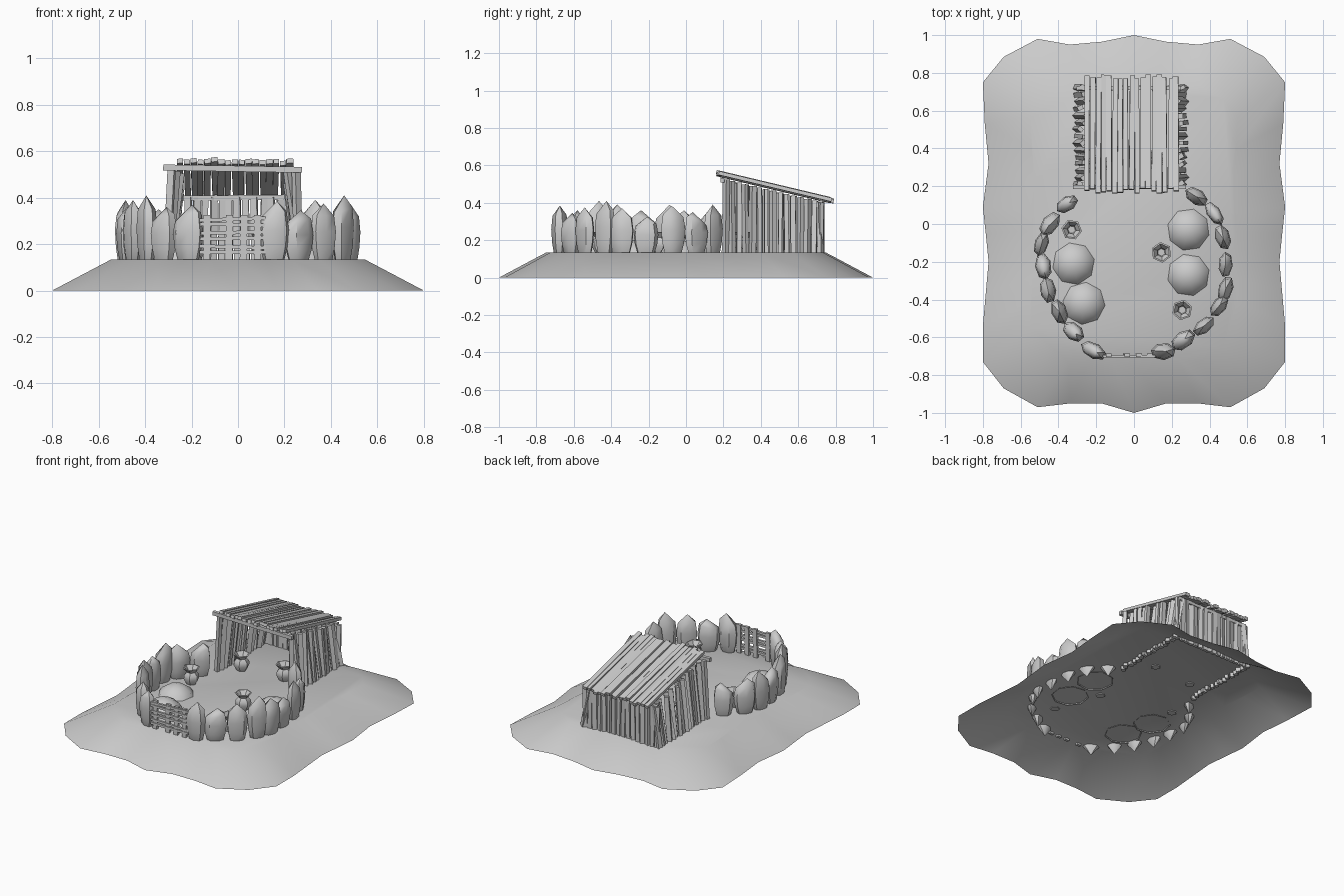
import bpy, bmesh, math, random
from mathutils import Vector, Matrix

if "Cube" in bpy.data.objects:
    bpy.data.objects.remove(bpy.data.objects["Cube"])

random.seed(4)
rnd = random.uniform
GROUND = 0.133


def finish(bm, name, smooth=None):
    bmesh.ops.recalc_face_normals(bm, faces=bm.faces)
    me = bpy.data.meshes.new(name)
    bm.to_mesh(me)
    bm.free()
    ob = bpy.data.objects.new(name, me)
    bpy.context.collection.objects.link(ob)
    if smooth:
        bpy.context.view_layer.objects.active = ob
        ob.select_set(True)
        bpy.ops.object.shade_smooth_by_angle(angle=math.radians(smooth))
        ob.select_set(False)
    return ob


def bridge(bm, a, b):
    n = len(a)
    for i in range(n):
        bm.faces.new((a[i], a[(i + 1) % n], b[(i + 1) % n], b[i]))


def board(bm, p, q, side, w, t):
    """Box from p to q, w wide along side, t thick."""
    p, q = Vector(p), Vector(q)
    d = (q - p).normalized()
    s = (Vector(side) - d * d.dot(Vector(side))).normalized()
    n = d.cross(s)
    m = Matrix((s * w, n * t, q - p)).transposed().to_4x4()
    m.translation = (p + q) / 2
    bmesh.ops.create_cube(bm, size=1, matrix=m)


def lathe(bm, x, y, z, profile, n, turn=0.0):
    rings = [[bm.verts.new((x + r * math.cos(turn + math.tau * i / n),
                            y + r * math.sin(turn + math.tau * i / n), z + h))
              for i in range(n)] for r, h in profile]
    for a, b in zip(rings, rings[1:]):
        bridge(bm, a, b)
    return rings


# mound: wavy outline rising to a flat plateau, open underneath
half = [(0, 1.0), (.17, .965), (.34, .95), (.51, .98), (.69, .885), (.8, .75),
        (.79, .53), (.77, .32), (.8, .09), (.785, -.05), (.77, -.2), (.785, -.37),
        (.8, -.54), (.8, -.73), (.69, -.87), (.51, -.97), (.34, -.95), (.17, -.95), (0, -1.0)]
outline = half + [(-x, y) for x, y in half[-2:0:-1]]
bm = bmesh.new()
low = [bm.verts.new((x, y, 0)) for x, y in outline]
high = [bm.verts.new((x * .685, y * .75, GROUND)) for x, y in outline]
bridge(bm, low, high)
bm.faces.new(high)
finish(bm, "ground_mound", 35)

# ring of standing stones: x, y, top height
stones = [(-.355, .105, .35), (-.445, .0, .36), (-.49, -.105, .39), (-.48, -.225, .36),
          (-.455, -.35, .39), (-.395, -.465, .41), (-.32, -.57, .36), (-.215, -.67, .37),
          (.33, .145, .39), (.425, .055, .35), (.47, -.07, .385), (.485, -.215, .325),
          (.485, -.345, .37), (.45, -.435, .41), (.37, -.54, .375), (.26, -.615, .345),
          (.155, -.675, .385)]
bm = bmesh.new()
for x, y, top in stones:
    # long axis follows the oval
    a = math.atan2((y + .25) / .21, x / .235)
    a = math.atan2(math.cos(a) * .46, -math.sin(a) * .49) + rnd(-.25, .25)
    ca, sa = math.cos(a), math.sin(a)
    w, t = rnd(.064, .074), rnd(.036, .046)
    h = top - GROUND
    peak = rnd(-.35, .35)
    off = rnd(0, .6)
    rings = []
    for k, f in ((.68, -.02), (.9, .22), (1, .5), (.85, .78)):
        ring = []
        for i in range(7):
            b = off + math.tau * i / 7
            u = w * k * math.cos(b)
            v = t * k * math.sin(b)
            z = GROUND + h * f + (.035 * peak * 2 * math.cos(b) if f > .7 else 0)
            ring.append(bm.verts.new((x + u * ca - v * sa, y + u * sa + v * ca, z)))
        rings.append(ring)
    for r0, r1 in zip(rings, rings[1:]):
        bridge(bm, r0, r1)
    for ring, z, k in ((rings[0], .07, 0), (rings[-1], top, peak)):
        tip = bm.verts.new((x + k * w * ca, y + k * w * sa, z))
        for i in range(7):
            bm.faces.new((ring[i], ring[(i + 1) % 7], tip))
finish(bm, "stone_ring", 40)

# shed roof line
CX = -.018


def roof_z(y):
    return .545 - (y - .17) * .238


# leaning side walls
bm = bmesh.new()
for s in (-1, 1):
    for i in range(15):
        y = .21 + i * .0365
        z = roof_z(y) - .012
        lean = rnd(.25, .29)
        board(bm, (CX + s * rnd(.278, .295), y, .11),
              (CX + s * (lean - .02), y + rnd(-.006, .006), z),
              (1, rnd(-.9, .9), 0), .03, rnd(.02, .028))
finish(bm, "side_wall_posts")

# back wall
bm = bmesh.new()
for i in range(16):
    x = CX - .27 + i * .036
    board(bm, (x, .72, .11), (x + rnd(-.006, .006), .72 + rnd(-.005, .005), roof_z(.72) - .012),
          (1, rnd(-.4, .4), 0), rnd(.026, .031), .02)
finish(bm, "back_wall_posts")

# roof beams and planks
bm = bmesh.new()
board(bm, (-.322, .195, .53), (.275, .195, .52), (0, 1, 0), .022, .025)
board(bm, (-.29, .72, .397), (.25, .72, .402), (0, 1, 0), .022, .022)
finish(bm, "roof_beams")
bm = bmesh.new()
for i in range(17):
    x = CX - .232 + i * .0296
    y0, y1 = .17 + rnd(-.012, .018), .785 + rnd(-.02, .008)
    up = rnd(.006, .018)
    board(bm, (x, y0, roof_z(y0) + up), (x + rnd(-.006, .006), y1, roof_z(y1) + up),
          (1, 0, rnd(-.12, .12)), rnd(.024, .03), .02)
finish(bm, "roof_planks")

# wooden gate in the gap
bm = bmesh.new()
for x in (-.135, -.04, .022, .085):
    board(bm, (x, -.695, .12), (x + rnd(-.005, .005), -.695, .325), (1, 0, 0), .03, .018)
for i in range(6):
    z = .16 + i * .03
    board(bm, (-.165, -.70, z + rnd(-.008, .008)), (.118, -.70, z + rnd(-.008, .008)),
          (0, 0, 1), .015, .015)
finish(bm, "gate")

# low octagonal heaps
bm = bmesh.new()
for x, y in ((-.32, -.21), (-.265, -.42), (.288, -.03), (.288, -.27)):
    r = lathe(bm, x, y, GROUND, [(.116, -.006), (.095, .028), (.055, .054)], 8, rnd(0, .8))
    tip = bm.verts.new((x, y, GROUND + .07))
    for i in range(8):
        bm.faces.new((r[-1][i], r[-1][(i + 1) % 8], tip))
finish(bm, "heaps", 50)

# clay pots with flared rims, two of them inside the shed
bm = bmesh.new()
pot = [(.028, -.005), (.05, .035), (.048, .06), (.03, .08), (.055, .108), (.046, .11),
       (.024, .08), (.036, .05), (.02, .015)]
for x, y in ((-.33, -.03), (.145, -.15), (.255, -.455), (-.19, .31), (.11, .34)):
    r = lathe(bm, x, y, GROUND, pot, 6, rnd(0, 1))
    bm.faces.new(r[0])
    bm.faces.new(r[-1])
finish(bm, "clay_pots", 40)
